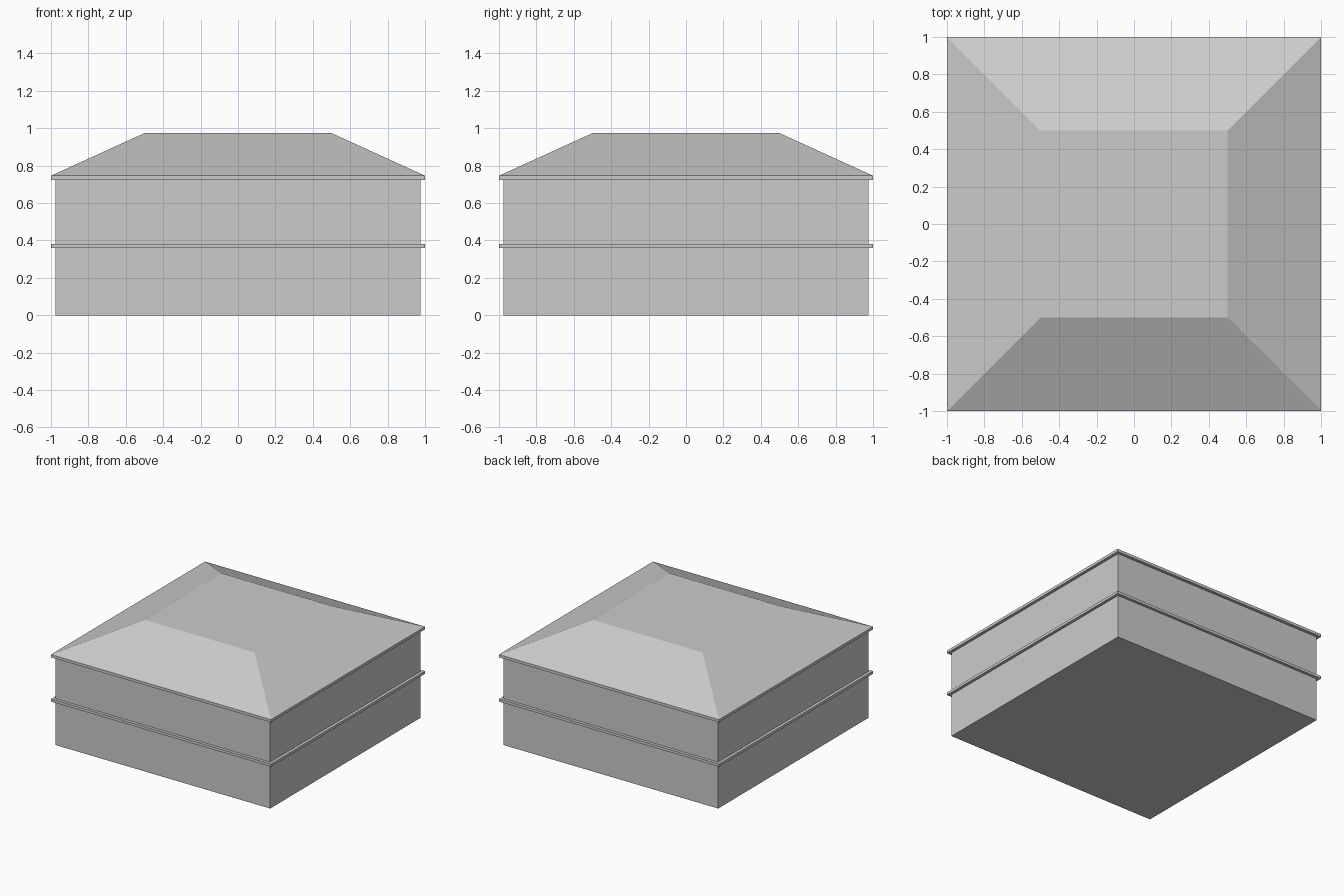
import bpy, bmesh

if "Cube" in bpy.data.objects:
    bpy.data.objects.remove(bpy.data.objects["Cube"])


def tier(name, z0, z1, half_bottom, half_top):
    """Square block or tapered block between two heights."""
    bm = bmesh.new()
    rings = []
    for h, z in ((half_bottom, z0), (half_top, z1)):
        rings.append([bm.verts.new((sx * h, sy * h, z))
                      for sx, sy in ((-1, -1), (1, -1), (1, 1), (-1, 1))])
    low, high = rings
    bm.faces.new(low[::-1])
    bm.faces.new(high)
    for i in range(4):
        j = (i + 1) % 4
        bm.faces.new((low[i], low[j], high[j], high[i]))
    mesh = bpy.data.meshes.new(name)
    bm.to_mesh(mesh)
    bm.free()
    obj = bpy.data.objects.new(name, mesh)
    bpy.context.collection.objects.link(obj)
    return obj


WALL, LEDGE, ROOF_TOP = 0.976, 1.0, 0.5

# Two storeys, each capped by a thin projecting ledge
tier("lower_walls", 0.0, 0.359, WALL, WALL)
tier("middle_ledge", 0.359, 0.381, LEDGE, LEDGE)
tier("upper_walls", 0.381, 0.723, WALL, WALL)
tier("eaves_ledge", 0.723, 0.746, LEDGE, LEDGE)

# Hipped roof with a flat top
tier("hipped_roof", 0.746, 0.974, LEDGE, ROOF_TOP)
